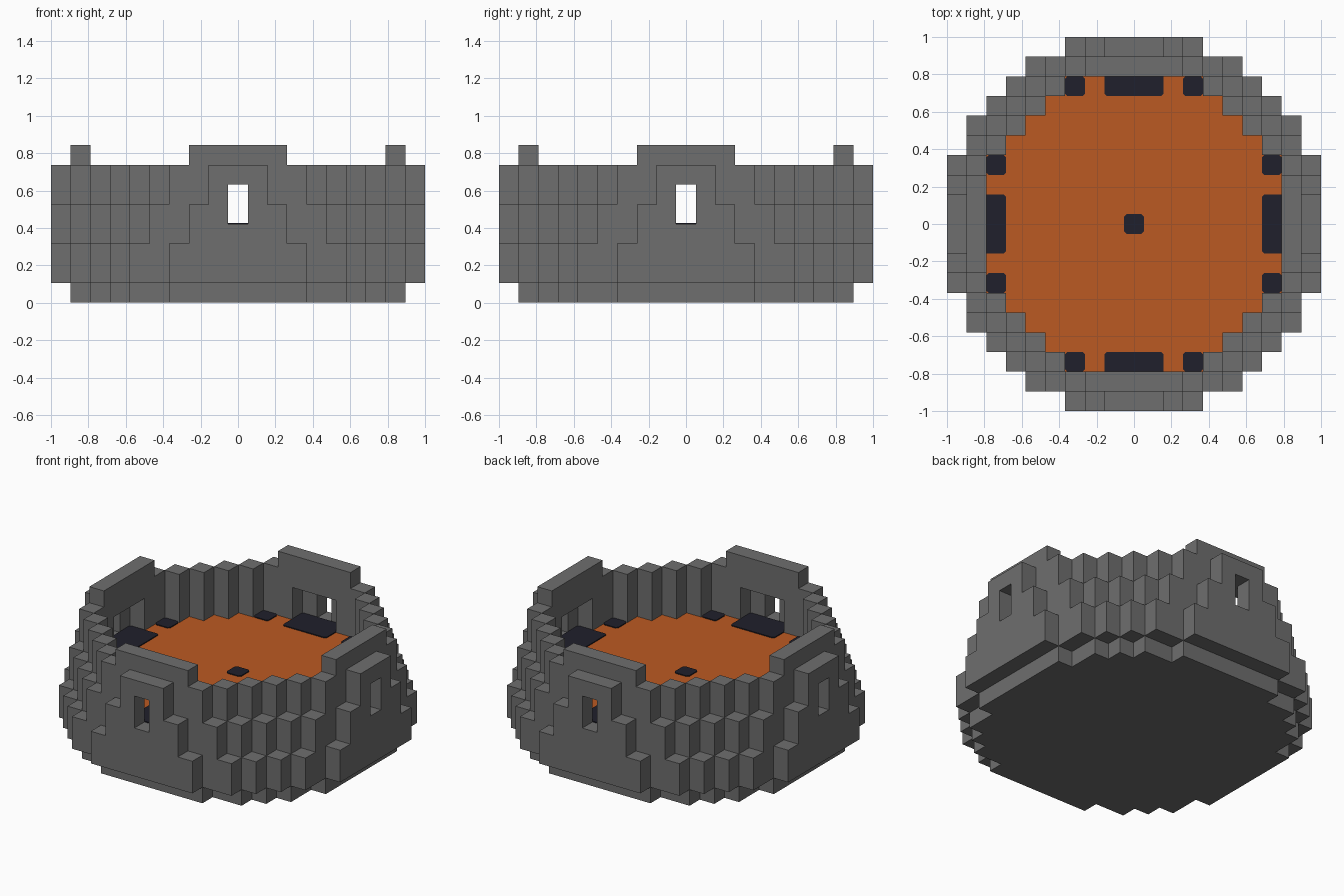
import bpy, bmesh, math
from mathutils import Vector

cube = bpy.data.objects.get("Cube")
if cube:
    bpy.data.objects.remove(cube)

U = 2 / 19  # edge of one building block


def material(name, color):
    m = bpy.data.materials.new(name)
    m.use_nodes = True
    m.diffuse_color = (*color, 1)
    m.node_tree.nodes["Principled BSDF"].inputs["Base Color"].default_value = (*color, 1)
    return m


STONE = material("grey stone", (0.157, 0.157, 0.157))
CLAY = material("orange clay", (0.5, 0.102, 0.016))
DARK = material("dark slate", (0.0145, 0.0145, 0.025))


def finish(bm, name, mat):
    mesh = bpy.data.meshes.new(name)
    bm.to_mesh(mesh)
    bm.free()
    mesh.materials.append(mat)
    ob = bpy.data.objects.new(name, mesh)
    bpy.context.collection.objects.link(ob)
    return ob


def disc(radius, diagonal, edge):
    """Stepped round plan: tells whether block (i, j) lies inside it."""
    def inside(i, j):
        lo, hi = sorted((abs(i), abs(j)))
        if hi >= radius:
            return hi == radius and lo <= edge
        return lo + hi <= diagonal
    return inside


def blocks(name, filled, levels, mat):
    """Outer skin of all filled blocks on the given levels, merged into large flat faces."""
    cells = {(i, j, k) for k in levels for i in range(-9, 10) for j in range(-9, 10)
             if filled(i, j, k)}
    bm = bmesh.new()
    for cell in cells:
        c = Vector(cell) + Vector((0, 0, 0.5))
        for axis in range(3):
            for sign in (-1, 1):
                n = Vector((0, 0, 0))
                n[axis] = sign
                if tuple(int(a + b) for a, b in zip(cell, n)) in cells:
                    continue
                u = Vector((0, 0, 0))
                u[(axis + 1) % 3] = 0.5
                v = n.cross(u)
                mid = c + n / 2
                bm.faces.new([bm.verts.new((mid + p) * U)
                              for p in (-u - v, u - v, u + v, v - u)])
    bmesh.ops.remove_doubles(bm, verts=bm.verts, dist=U / 100)
    bmesh.ops.dissolve_limit(bm, angle_limit=math.radians(1), verts=bm.verts, edges=bm.edges)
    return finish(bm, name, mat)


pit = disc(7, 10, 3)


def opening(i, j, k):
    """Window niche: wide on the inside, a narrow slot on the outside."""
    lo, hi = sorted((abs(i), abs(j)))
    return k in (4, 5) and ((hi == 8 and lo <= 1) or (hi == 9 and lo == 0))


def wall(plan):
    return lambda i, j, k: plan(i, j) and not pit(i, j) and not opening(i, j, k)


# Solid foot and lower body
foot, body = disc(8, 12, 3), disc(9, 13, 3)
blocks("foot", lambda i, j, k: foot(i, j), [0], STONE)
blocks("lower_body", lambda i, j, k: body(i, j), [1, 2], STONE)

# Wall tiers stepping inwards, with window niches
blocks("middle_wall", wall(disc(9, 12, 2)), [3, 4], STONE)
blocks("upper_wall", wall(disc(9, 11, 1)), [5, 6], STONE)

# Raised parapet on each of the four sides
blocks("parapets", lambda i, j, k: max(abs(i), abs(j)) == 8 and min(abs(i), abs(j)) <= 2,
       [7], STONE)

# Floor of the pit
blocks("floor", lambda i, j, k: pit(i, j), [3], CLAY)


def plate(name, x, y, w, d):
    """Thin dark floor plate with slightly clipped corners."""
    bm = bmesh.new()
    bmesh.ops.create_cube(bm, size=1)
    for v in bm.verts:
        v.co = ((x + v.co.x * w) * U, (y + v.co.y * d) * U, 4 * U + (v.co.z + 0.5) * 0.006)
    upright = [e for e in bm.edges if abs(e.verts[0].co.z - e.verts[1].co.z) > 0.001]
    bmesh.ops.bevel(bm, geom=upright, offset=0.012, segments=1, affect='EDGES')
    finish(bm, name, DARK)


# Dark plates: centre, window niches and the blocks beside them
plate("centre_plate", 0, 0, 1, 1)
for s, side in ((-1, "a"), (1, "b")):
    plate(f"niche_plate_x_{side}", 7.5 * s, 0, 2, 3)
    plate(f"niche_plate_y_{side}", 0, 7.5 * s, 3, 2)
    for t in (-3, 3):
        plate("side_plate_x", 7 * s, t, 1, 1)
        plate("side_plate_y", t, 7 * s, 1, 1)
